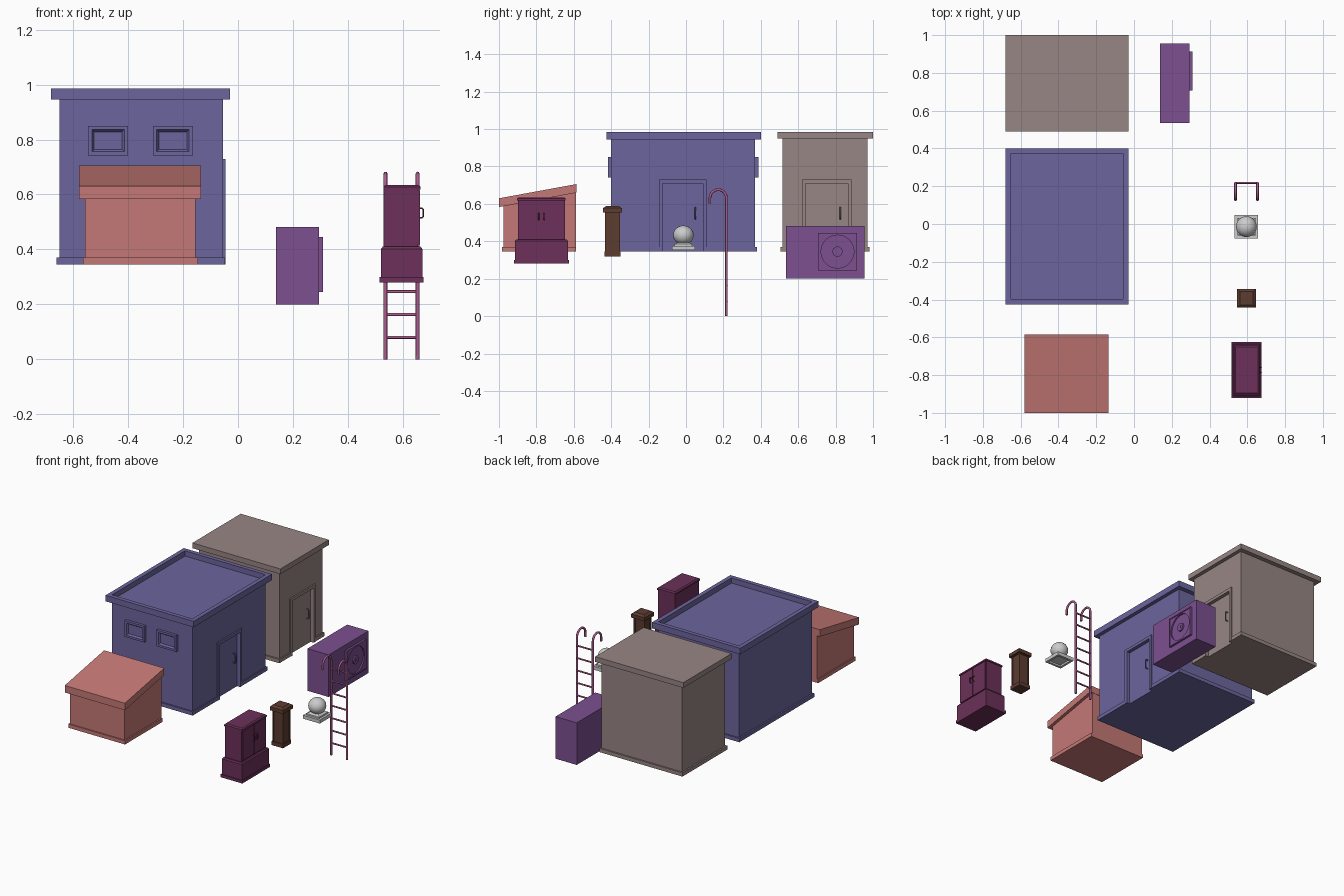
import bpy, bmesh, math
from mathutils import Vector

if "Cube" in bpy.data.objects:
    bpy.data.objects.remove(bpy.data.objects["Cube"])


def material(name, rgb):
    m = bpy.data.materials.new(name)
    m.diffuse_color = (*rgb, 1)
    m.use_nodes = True
    m.node_tree.nodes["Principled BSDF"].inputs["Base Color"].default_value = m.diffuse_color
    return m


BLUE = material("blue", (0.15, 0.13, 0.34))
TAN = material("tan", (0.31, 0.24, 0.23))
RED = material("red", (0.56, 0.19, 0.18))
PURPLE = material("purple", (0.20, 0.08, 0.28))
PINK = material("pink", (0.42, 0.11, 0.27))
PLUM = material("plum", (0.15, 0.03, 0.10))
BROWN = material("brown", (0.11, 0.045, 0.03))


def finish(bm, name, mat):
    bmesh.ops.recalc_face_normals(bm, faces=bm.faces)
    me = bpy.data.meshes.new(name)
    bm.to_mesh(me)
    bm.free()
    ob = bpy.data.objects.new(name, me)
    bpy.context.collection.objects.link(ob)
    if mat:
        me.materials.append(mat)
    return ob


def block(name, x, y, z, mat=None, sides=(), steps=()):
    """Box from ranges; chosen sides get a series of (inset, depth) steps."""
    bm = bmesh.new()
    bmesh.ops.create_cube(bm, size=1)
    for v in bm.verts:
        v.co = [r[0] + (c + 0.5) * (r[1] - r[0]) for c, r in zip(v.co, (x, y, z))]
    bm.normal_update()
    for side in sides:
        face = max(bm.faces, key=lambda f: f.normal.dot(Vector(side)) * 1000
                   + f.calc_center_median().dot(Vector(side)))
        for t, d in steps:
            bmesh.ops.inset_individual(bm, faces=[face], thickness=t, depth=d, use_even_offset=True)
    return finish(bm, name, mat)


def side_profile(name, pts, x, mat):
    """Extrude a (y, z) outline along x."""
    bm = bmesh.new()
    face = bm.faces.new([bm.verts.new((x[0], *p)) for p in pts])
    new = bmesh.ops.extrude_face_region(bm, geom=[face])["geom"]
    bmesh.ops.translate(bm, vec=(x[1] - x[0], 0, 0),
                        verts=[g for g in new if isinstance(g, bmesh.types.BMVert)])
    return finish(bm, name, mat)


def smooth(ob):
    bpy.ops.object.select_all(action='DESELECT')
    ob.select_set(True)
    bpy.context.view_layer.objects.active = ob
    bpy.ops.object.shade_smooth_by_angle(angle=math.radians(35))


def disc(name, r, x, y, z, mat):
    """Cylinder lying along x."""
    bpy.ops.mesh.primitive_cylinder_add(vertices=32, radius=r, depth=x[1] - x[0],
                                        location=((x[0] + x[1]) / 2, y, z), rotation=(0, math.pi / 2, 0))
    ob = bpy.context.object
    ob.name = name
    ob.data.materials.append(mat)
    smooth(ob)
    return ob


def cut(ob, cutter):
    mod = ob.modifiers.new("cut", 'BOOLEAN')
    mod.object = cutter
    mod.solver = 'EXACT'
    bpy.context.view_layer.objects.active = ob
    bpy.ops.object.modifier_apply(modifier=mod.name)
    bpy.data.objects.remove(cutter)


def tube(name, pts, r, mat):
    cu = bpy.data.curves.new(name, 'CURVE')
    cu.dimensions = '3D'
    cu.bevel_depth = r
    cu.bevel_resolution = 2
    cu.use_fill_caps = True
    sp = cu.splines.new('POLY')
    sp.points.add(len(pts) - 1)
    for p, co in zip(sp.points, pts):
        p.co = (*co, 1)
    cu.materials.append(mat)
    ob = bpy.data.objects.new(name, cu)
    bpy.context.collection.objects.link(ob)
    return ob


def handle(name, x, out, y, z, r, mat):
    c = out * 0.3
    tube(name, [(x, y, z[0]), (x + out - c, y, z[0]), (x + out, y, z[0] + c),
                (x + out, y, z[1] - c), (x + out - c, y, z[1]), (x, y, z[1])], r, mat)


def walls_with_door(prefix, y, door, mat):
    """Walls and plinth with a recessed doorway on the +x side."""
    body = block(prefix + "_walls", (-0.65, -0.055), y, (0.345, 0.95), mat)
    plinth = block(prefix + "_plinth", (-0.66, -0.048), (y[0] - 0.01, y[1] + 0.01), (0.345, 0.37), mat)
    d0, d1 = door
    for ob in (body, plinth):
        cut(ob, block("door_cutter", (-0.07, 0), (d0 + 0.02, d1 - 0.02), (0.3, 0.71)))
    for n, yy, zz in (("left", (d0, d0 + 0.02), (0.345, 0.71)), ("right", (d1 - 0.02, d1), (0.345, 0.71)),
                      ("top", (d0, d1), (0.71, 0.73))):
        block(f"{prefix}_door_frame_{n}", (-0.06, -0.046), yy, zz, mat)
    handle(prefix + "_door_handle", -0.071, 0.02, d1 - 0.06, (0.52, 0.58), 0.004, mat)


UP, PX = (0, 0, 1), (1, 0, 0)

# Blue house with parapet roof and windows front and back
walls_with_door("house", (-0.40, 0.37), (-0.145, 0.11), BLUE)
block("house_roof", (-0.68, -0.03), (-0.425, 0.40), (0.945, 0.985), BLUE, [UP],
      [(0.028, 0), (0, -0.035), (0.012, 0)])
for xc in (-0.473, -0.237):
    for n, side, yy in (("front", (0, -1, 0), (-0.418, -0.398)), ("back", (0, 1, 0), (0.368, 0.388))):
        block(f"house_window_{n}", (xc - 0.073, xc + 0.073), yy, (0.742, 0.85), BLUE, [side],
              [(0.002, 0.0), (0.012, 0), (0.008, -0.012)])

# Tan house with flat roof
walls_with_door("back_house", (0.515, 0.97), (0.62, 0.885), TAN)
block("back_house_roof", (-0.68, -0.03), (0.49, 1.0), (0.95, 0.985), TAN)

# Red lean-to shed
side_profile("shed_walls", [(-0.975, 0.345), (-0.587, 0.345), (-0.587, 0.67), (-0.975, 0.60)],
             (-0.557, -0.155), RED)
block("shed_plinth", (-0.565, -0.146), (-0.983, -0.587), (0.345, 0.37), RED)
side_profile("shed_roof", [(-1.0, 0.583), (-0.585, 0.66), (-0.585, 0.706), (-1.0, 0.63)],
             (-0.579, -0.135), RED)

# Air conditioner with square fan housing
block("cooler_case", (0.138, 0.295), (0.535, 0.955), (0.2, 0.481), PURPLE)
housing = block("cooler_fan_housing", (0.29, 0.309), (0.707, 0.913), (0.245, 0.445), PURPLE, [PX],
                [(0.007, 0), (0, -0.003)])
cut(housing, disc("fan_cutter", 0.088, (0.297, 0.33), 0.81, 0.345, PURPLE))
disc("cooler_fan_hub", 0.027, (0.29, 0.306), 0.81, 0.345, PURPLE)
disc("cooler_fan_cap", 0.009, (0.30, 0.309), 0.81, 0.345, PURPLE)

# Ladder with hooked rails
for x in (0.537, 0.654):
    arc = [(x, 0.172 + 0.044 * math.cos(a), 0.632 + 0.044 * math.sin(a))
           for a in (math.pi * i / 12 for i in range(13))]
    tube("ladder_rail", [(x, 0.216, 0)] + arc + [(x, 0.128, 0.603)], 0.007, PINK)
for i in range(7):
    z = 0.08 + 0.083 * i
    tube("ladder_rung", [(0.537, 0.218, z), (0.654, 0.218, z)], 0.0055, PINK)

# Grey ball finial on a stepped base
fx, fy = 0.595, -0.014
for n, h, z, sides, steps in (("base", 0.062, (0.353, 0.376), [(0, 0, -1)], [(0.015, 0), (0, -0.012)]),
                              ("step", 0.047, (0.374, 0.386), [UP], [(0.015, 0.008)])):
    block("finial_" + n, (fx - h, fx + h), (fy - h, fy + h), z, None, sides, steps)
bpy.ops.mesh.primitive_uv_sphere_add(segments=24, ring_count=14, radius=0.055, location=(fx, fy, 0.433))
ball = bpy.context.object
ball.name = "finial_ball"
ball.scale.z = 0.93
smooth(ball)
bpy.ops.mesh.primitive_cylinder_add(vertices=24, radius=0.03, depth=0.02, location=(fx, fy, 0.39))
bpy.context.object.name = "finial_neck"
smooth(bpy.context.object)

# Brown post with panelled shaft and bevelled cap
px, py = 0.595, -0.393


def post_part(name, h, z, sides=(), steps=()):
    block("post_" + name, (px - h, px + h), (py - h, py + h), z, BROWN, sides, steps)


post_part("shaft", 0.039, (0.32, 0.56), [(1, 0, 0), (-1, 0, 0), (0, 1, 0), (0, -1, 0)],
          [(0.01, 0), (0, -0.004)])
post_part("foot", 0.043, (0.32, 0.345))
post_part("cap", 0.05, (0.553, 0.577), [UP], [(0.015, 0.011)])

# Plum cabinet: wide base, narrower top with double doors
cy = -0.773


def cabinet_part(name, x, half, z, sides=(), steps=()):
    block("cabinet_" + name, x, (cy - half, cy + half), z, PLUM, sides, steps)


cabinet_part("plinth", (0.515, 0.676), 0.147, (0.28, 0.299))
cabinet_part("base", (0.521, 0.671), 0.141, (0.299, 0.402), [UP], [(0.006, 0.008)])
cabinet_part("upper", (0.534, 0.655), 0.125, (0.40, 0.62))
cabinet_part("top", (0.529, 0.664), 0.130, (0.618, 0.628), [UP], [(0.008, 0.007)])
for s in (-1, 1):
    ys = sorted((cy + s * 0.002, cy + s * 0.121))
    block("cabinet_door", (0.65, 0.662), ys, (0.418, 0.615), PLUM)
    handle("cabinet_handle", 0.66, 0.014, cy + s * 0.014, (0.515, 0.55), 0.003, PLUM)
